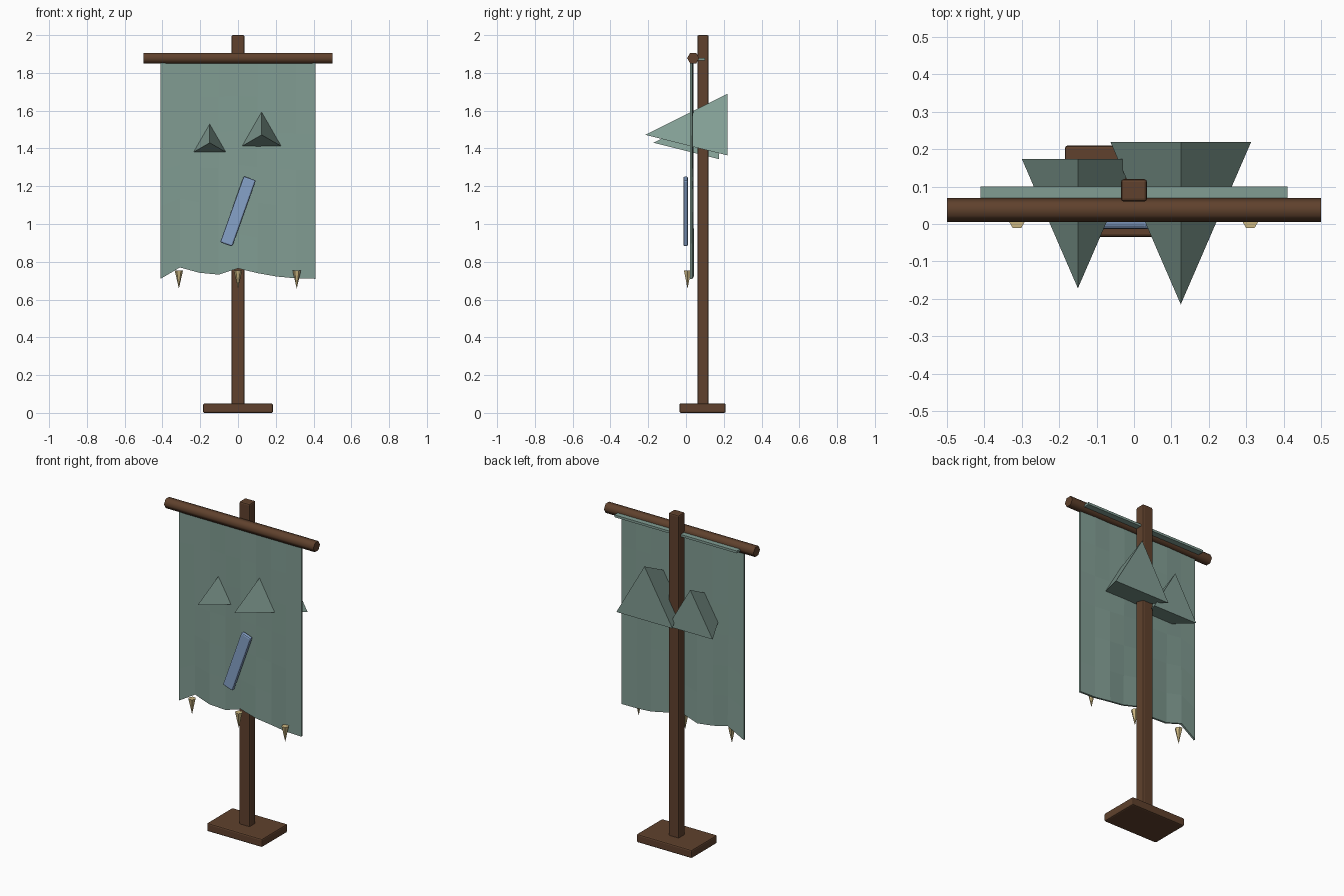
import bpy, bmesh, math
from mathutils import Matrix, Vector

if "Cube" in bpy.data.objects:
    bpy.data.objects.remove(bpy.data.objects["Cube"], do_unlink=True)


def material(name, rgb):
    m = bpy.data.materials.new(name)
    m.use_nodes = True
    colour = (*rgb, 1)
    m.diffuse_color = colour
    m.node_tree.nodes["Principled BSDF"].inputs["Base Color"].default_value = colour
    return m


wood = material("dark wood", (0.115, 0.053, 0.026))
cloth = material("sage cloth", (0.22, 0.335, 0.29))
blue = material("dusty blue", (0.24, 0.36, 0.58))
bone = material("bone", (0.60, 0.47, 0.22))


def finish(name, bm, mat):
    bmesh.ops.recalc_face_normals(bm, faces=bm.faces)
    mesh = bpy.data.meshes.new(name)
    bm.to_mesh(mesh)
    bm.free()
    mesh.materials.append(mat)
    obj = bpy.data.objects.new(name, mesh)
    bpy.context.collection.objects.link(obj)
    return obj


def box(name, mat, centre, size, bevel=0.0, turn=0.0):
    bm = bmesh.new()
    bmesh.ops.create_cube(bm, size=1)
    bmesh.ops.scale(bm, verts=bm.verts, vec=size)
    if bevel:
        bmesh.ops.bevel(bm, geom=bm.edges[:], offset=bevel, segments=2,
                        profile=0.5, affect='EDGES')
    bm.transform(Matrix.Translation(centre) @ Matrix.Rotation(turn, 4, 'Y'))
    return finish(name, bm, mat)


def cone(name, mat, tip, direction, radius, depth, sides, up):
    """Cone given by its tip; one base corner lies towards 'up'."""
    d, u = Vector(direction), Vector(up)
    side = d.cross(u)
    bm = bmesh.new()
    tip = Vector(tip)
    apex = bm.verts.new(tip)
    ring = []
    for i in range(sides):
        a = math.tau * i / sides
        ring.append(bm.verts.new(tip - d * depth
                                 + (u * math.cos(a) + side * math.sin(a)) * radius))
    for i in range(sides):
        bm.faces.new((apex, ring[i], ring[(i + 1) % sides]))
    bm.faces.new(ring)
    return finish(name, bm, mat)


# Timber stand
box("base", wood, (0, 0.0875, 0.025), (0.37, 0.245, 0.05), 0.008)
box("pole", wood, (0, 0.09, 1.0), (0.07, 0.06, 2.0), 0.008)

# Six-sided crossbar with softened sides
bm = bmesh.new()
bmesh.ops.create_cone(bm, cap_ends=True, segments=6, radius1=0.032,
                      radius2=0.032, depth=1.0)
bm.transform(Matrix.Translation((0, 0.038, 1.878))
             @ Matrix.Rotation(math.pi / 2, 4, 'Y'))
ys = [v.co.y for v in bm.verts]
if max(ys) - min(ys) < 0.06:
    bmesh.ops.rotate(bm, verts=bm.verts, cent=(0, 0.038, 1.878),
                     matrix=Matrix.Rotation(math.pi / 6, 3, 'X'))
bar = finish("crossbar", bm, wood)
bpy.context.view_layer.objects.active = bar
bar.select_set(True)
bpy.ops.object.shade_smooth_by_angle(angle=math.radians(65))
bar.select_set(False)

# Hanging cloth with a ragged hem and slight folds
hem = [0.71, 0.77, 0.742, 0.732, 0.765, 0.74, 0.722, 0.712, 0.71]
cols, rows = len(hem), 7
bm = bmesh.new()
grid = []
for c, low in enumerate(hem):
    x = -0.41 + 0.82 * c / (cols - 1)
    column = []
    for r in range(rows):
        t = r / (rows - 1)
        fold = 0.005 * math.sin(c * 2.3 + r * 0.5) * (1 - 0.6 * t)
        y = 0.027 if c in (0, cols - 1) else 0.031 + fold
        column.append(bm.verts.new((x, y, low + (1.86 - low) * t)))
    grid.append(column)
for c in range(cols - 1):
    for r in range(rows - 1):
        bm.faces.new((grid[c][r], grid[c + 1][r], grid[c + 1][r + 1], grid[c][r + 1]))
banner = finish("cloth_banner", bm, cloth)
thick = banner.modifiers.new("thickness", 'SOLIDIFY')
thick.thickness = 0.012
thick.offset = 0

# Folded cloth flap behind the crossbar
box("cloth_flap", cloth, (0, 0.068, 1.873), (0.82, 0.064, 0.014))

# Three-sided spikes pushed through the cloth as eyes
for name, x, y, z, radius in (("right_eye_spike", -0.15, -0.172, 1.43, 0.173),
                              ("left_eye_spike", 0.125, -0.215, 1.472, 0.217)):
    cone(name, cloth, (x, y, z), (0, -1, 0), radius, radius * 2, 3, (0, 0, 1))

# Slanted mouth bar
box("mouth_bar", blue, (0, -0.002, 1.067), (0.068, 0.024, 0.372), 0.008,
    math.radians(19.6))

# Fangs along the hem
for name, x in (("right_fang", -0.313), ("middle_fang", 0), ("left_fang", 0.311)):
    cone(name, bone, (x, 0.008, 0.658), (0, 0, -1), 0.022, 0.096, 6, (1, 0, 0))
